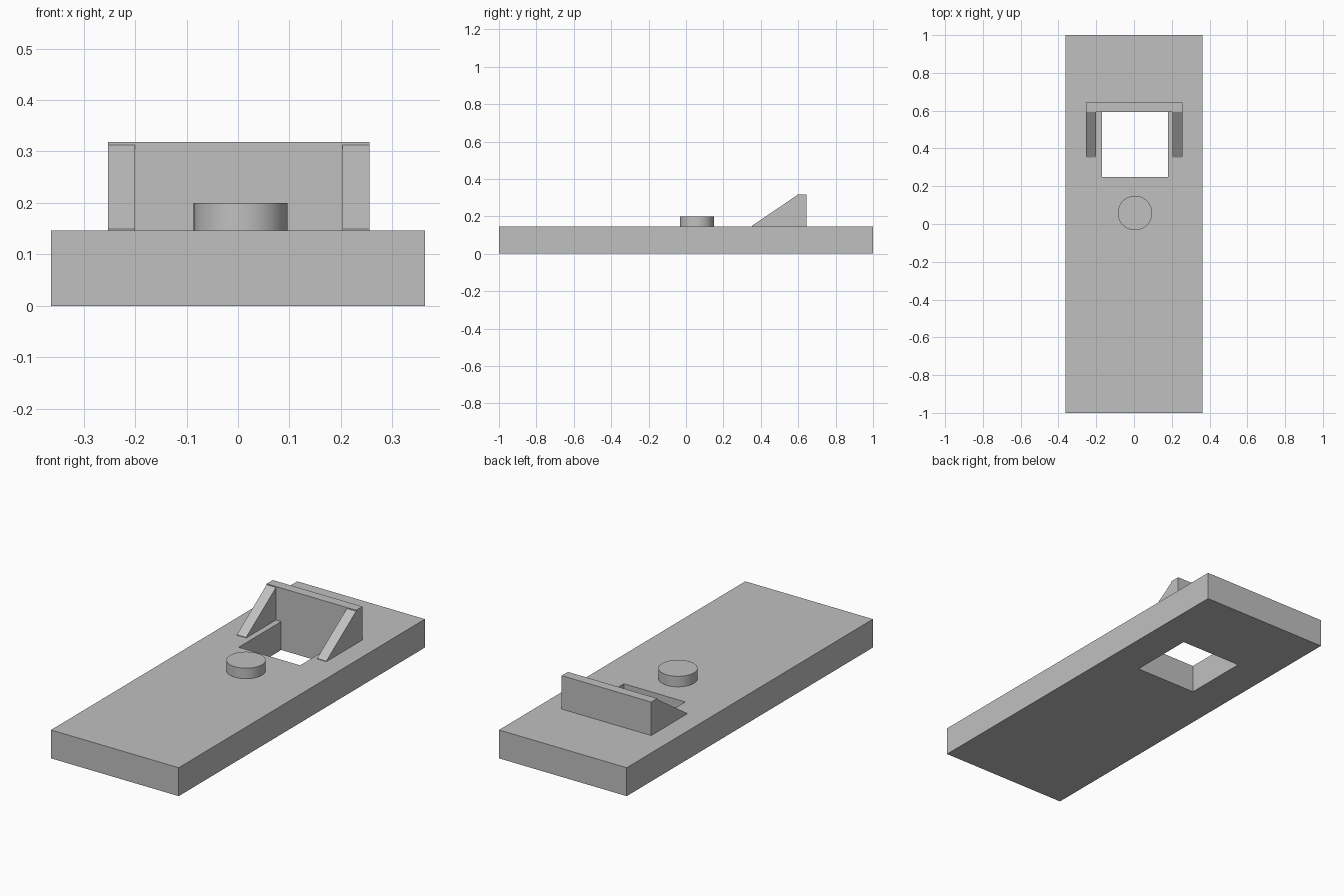
import bpy
import bmesh
import math

cube = bpy.data.objects.get("Cube")
if cube:
    bpy.data.objects.remove(cube, do_unlink=True)

grey = bpy.data.materials.new("plain grey")
grey.use_nodes = True
colour = (0.53, 0.53, 0.53, 1)
grey.diffuse_color = colour
grey.node_tree.nodes["Principled BSDF"].inputs["Base Color"].default_value = colour

BASE_TOP = 0.146
WALL_FRONT, WALL_BACK = 0.594, 0.644
LEFT, RIGHT = 0.256, -0.253


def prism(name, profile, x0, x1):
    """Extrude a (y, z) profile along x."""
    bm = bmesh.new()
    face = bm.faces.new([bm.verts.new((x0, y, z)) for y, z in profile])
    result = bmesh.ops.extrude_face_region(bm, geom=[face])
    moved = [v for v in result["geom"] if isinstance(v, bmesh.types.BMVert)]
    bmesh.ops.translate(bm, verts=moved, vec=(x1 - x0, 0, 0))
    bmesh.ops.recalc_face_normals(bm, faces=bm.faces)
    mesh = bpy.data.meshes.new(name)
    bm.to_mesh(mesh)
    bm.free()
    mesh.materials.append(grey)
    obj = bpy.data.objects.new(name, mesh)
    bpy.context.collection.objects.link(obj)
    return obj


def box(name, x0, x1, y0, y1, z0, z1):
    return prism(name, [(y0, z0), (y1, z0), (y1, z1), (y0, z1)], x0, x1)


# Base slab with a square opening cut through it
base = box("base_plate", -0.363, 0.363, -1, 1, 0, BASE_TOP)
cutter = box("opening_cutter", -0.17, 0.179, 0.249, WALL_FRONT, -0.1, 0.3)
cutter.hide_render = True
cut = base.modifiers.new("opening", "BOOLEAN")
cut.operation = "DIFFERENCE"
cut.solver = "EXACT"
cut.object = cutter
bpy.context.view_layer.objects.active = base
bpy.ops.object.modifier_apply(modifier=cut.name)
bpy.data.objects.remove(cutter, do_unlink=True)

# Upright wall behind the opening
box("back_wall", RIGHT, LEFT, WALL_FRONT, WALL_BACK, BASE_TOP, 0.318)

# Sloped braces either side of the opening
slope = [(0.352, BASE_TOP), (WALL_FRONT, BASE_TOP), (WALL_FRONT, 0.313), (0.352, 0.149)]
prism("right_brace", slope, RIGHT, RIGHT + 0.053)
prism("left_brace", slope, LEFT - 0.053, LEFT)

# Round button in front of the opening
bpy.ops.mesh.primitive_cylinder_add(
    vertices=64, radius=0.091, depth=0.054, location=(0.005, 0.058, BASE_TOP + 0.027))
button = bpy.context.object
button.name = "round_button"
button.data.materials.append(grey)
bpy.ops.object.shade_smooth_by_angle(angle=math.radians(30))
